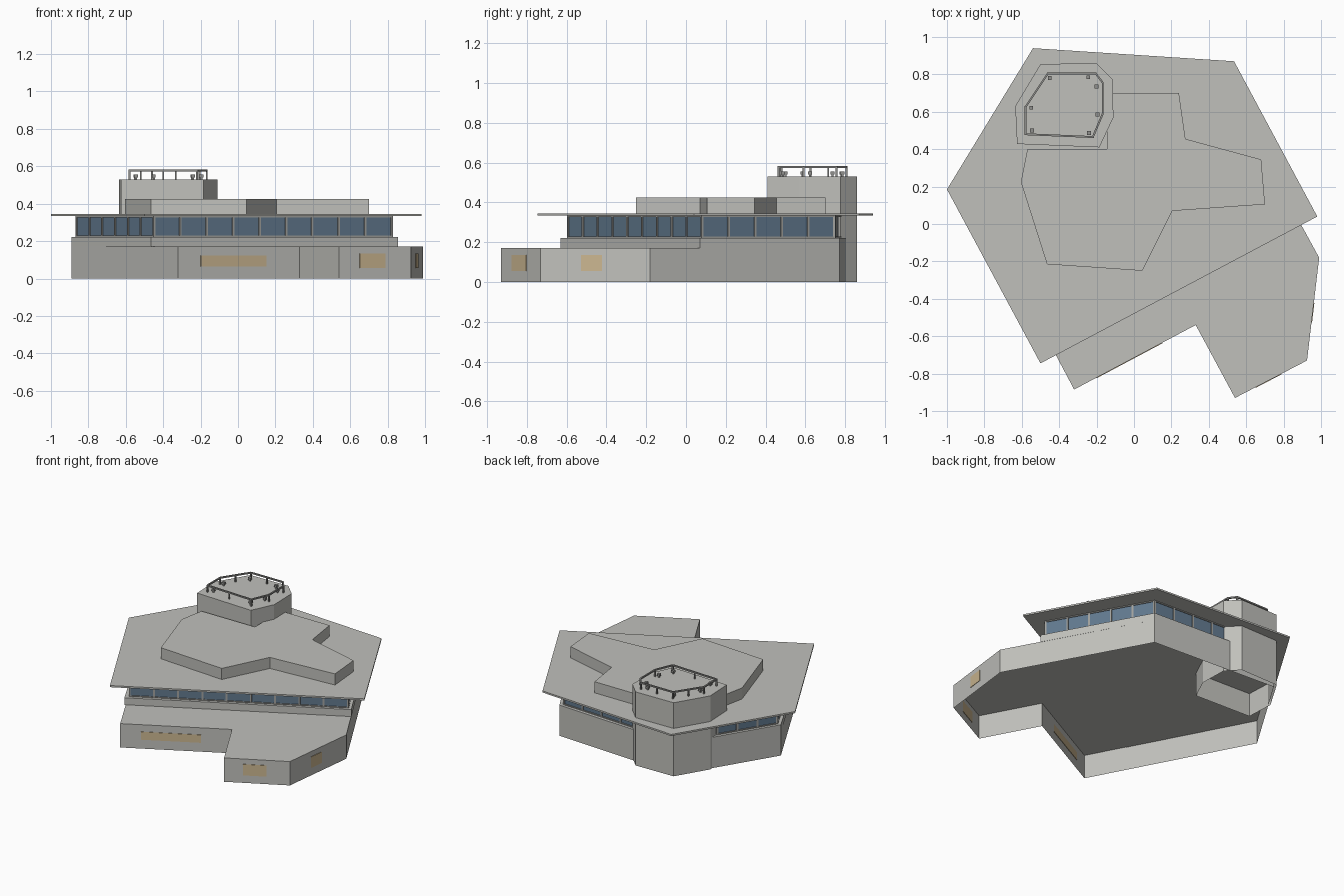
import bpy, bmesh, math
from mathutils import Matrix, Vector

cube = bpy.data.objects.get("Cube")
if cube:
    bpy.data.objects.remove(cube)


def material(name, rgb):
    m = bpy.data.materials.new(name)
    m.use_nodes = True
    colour = (*rgb, 1)
    m.diffuse_color = colour
    m.node_tree.nodes["Principled BSDF"].inputs["Base Color"].default_value = colour
    return m


concrete = material("concrete", (0.53, 0.53, 0.50))
glass = material("blue glass", (0.12, 0.19, 0.27))
frame = material("window frame grey", (0.36, 0.36, 0.34))
metal = material("railing grey", (0.28, 0.28, 0.27))
panel = material("warm lit panel", (0.60, 0.47, 0.28))


def finish(name, bm, mat):
    mesh = bpy.data.meshes.new(name)
    bm.to_mesh(mesh)
    bm.free()
    mesh.materials.append(mat)
    obj = bpy.data.objects.new(name, mesh)
    bpy.context.collection.objects.link(obj)
    return obj


def prism(name, outline, z0, z1, mat, open_bottom=False):
    """Extrude a plan outline between two heights."""
    bm = bmesh.new()
    floor = bm.faces.new([bm.verts.new((x, y, z0)) for x, y in outline])
    ext = bmesh.ops.extrude_face_region(bm, geom=[floor], use_keep_orig=True)
    verts = [g for g in ext["geom"] if isinstance(g, bmesh.types.BMVert)]
    bmesh.ops.translate(bm, vec=(0, 0, z1 - z0), verts=verts)
    bmesh.ops.recalc_face_normals(bm, faces=bm.faces)
    if open_bottom:
        low = [f for f in bm.faces if all(v.co.z < z0 + 1e-5 for v in f.verts)]
        bmesh.ops.delete(bm, geom=low, context='FACES_ONLY')
    return finish(name, bm, mat)


def add_bar(bm, p, q, z, thick, high):
    """Add a box running along the plan segment p-q, centred at height z."""
    p, q = Vector(p), Vector(q)
    d, mid = q - p, (p + q) / 2
    matrix = (Matrix.Translation((mid.x, mid.y, z))
              @ Matrix.Rotation(math.atan2(d.y, d.x), 4, 'Z')
              @ Matrix.Diagonal((d.length, thick, high, 1)))
    bmesh.ops.create_cube(bm, size=1, matrix=matrix)


def add_post(bm, p, z0, z1, w, angle=0):
    matrix = (Matrix.Translation((p[0], p[1], (z0 + z1) / 2))
              @ Matrix.Rotation(angle, 4, 'Z')
              @ Matrix.Diagonal((w, w, z1 - z0, 1)))
    bmesh.ops.create_cube(bm, size=1, matrix=matrix)


def edges(outline):
    return [(Vector(p), Vector(q)) for p, q in zip(outline, outline[1:] + outline[:1])]


# Plan outlines, all counter-clockwise
base_plan = [(-0.32, -0.885), (0.33, -0.54), (0.54, -0.93), (0.925, -0.73),
             (0.99, -0.18), (0.47, 0.77), (-0.5, 0.825), (-0.89, 0.19)]
ledge_plan = [(-0.465, -0.63), (0.855, 0.07), (0.47, 0.77), (-0.5, 0.825), (-0.89, 0.19)]
window_plan = [(-0.45, -0.59), (0.82, 0.08), (0.45, 0.745), (-0.485, 0.795), (-0.86, 0.19)]
roof_plan = [(-0.5, -0.745), (0.98, 0.04), (0.535, 0.87), (-0.54, 0.94), (-1, 0.185)]
upper_plan = [(-0.465, -0.215), (0.045, -0.25), (0.205, 0.07), (0.7, 0.105), (0.68, 0.345),
              (0.275, 0.455), (0.24, 0.7), (-0.145, 0.7), (-0.145, 0.4), (-0.57, 0.4),
              (-0.605, 0.225)]
tower_plan = [(-0.625, 0.428), (-0.185, 0.41), (-0.11, 0.57), (-0.115, 0.775),
              (-0.2, 0.86), (-0.5, 0.855), (-0.635, 0.63)]
rail_plan = [(-0.58, 0.48), (-0.22, 0.465), (-0.167, 0.59), (-0.167, 0.755),
             (-0.205, 0.805), (-0.46, 0.805), (-0.58, 0.625)]

# Stacked storeys
prism("lower_storey", base_plan, 0, 0.172, concrete, open_bottom=True)
prism("window_ledge", ledge_plan, 0.17, 0.222, concrete)
prism("window_band", window_plan, 0.22, 0.335, glass)
prism("main_roof", roof_plan, 0.333, 0.345, concrete)
prism("upper_block", upper_plan, 0.343, 0.425, concrete)
prism("tower", tower_plan, 0, 0.53, concrete, open_bottom=True)

# Window mullions with a sill and a head along each wall
bm = bmesh.new()
for p, q in edges(window_plan):
    d = q - p
    count = round(d.length / 0.155)
    angle = math.atan2(d.y, d.x)
    for i in range(count):
        add_post(bm, p.lerp(q, i / count), 0.22, 0.335, 0.012, angle)
    add_bar(bm, p, q, 0.225, 0.012, 0.008)
    add_bar(bm, p, q, 0.33, 0.012, 0.008)
finish("window_frames", bm, frame)

# Tower railing: top rail, corner posts and posts halfway along the long sides
bm = bmesh.new()
for p, q in edges(rail_plan):
    add_bar(bm, p, q, 0.577, 0.01, 0.01)
    add_post(bm, p, 0.53, 0.58, 0.01)
    if (q - p).length > 0.2:
        add_post(bm, p.lerp(q, 0.5), 0.53, 0.575, 0.008)
finish("tower_railing", bm, metal)

# Small roof lamps inside the railing
bm = bmesh.new()
for p in [(-0.45, 0.78), (-0.245, 0.785), (-0.2, 0.735), (-0.195, 0.585),
          (-0.24, 0.487), (-0.545, 0.5), (-0.55, 0.622)]:
    add_post(bm, p, 0.53, 0.545, 0.01)
    add_post(bm, p, 0.54, 0.556, 0.02)
finish("tower_lamps", bm, metal)

# Thin lit panels on the lower walls: wall index, start and end along it, heights
for name, wall, a, b, z0, z1 in [("entrance_panel", 0, 0.185, 0.725, 0.065, 0.122),
                                 ("wing_front_panel", 1 + 1, 0.285, 0.645, 0.055, 0.135),
                                 ("wing_side_panel", 3, 0.37, 0.56, 0.055, 0.135)]:
    p, q = edges(base_plan)[wall]
    bm = bmesh.new()
    add_bar(bm, p.lerp(q, a), p.lerp(q, b), (z0 + z1) / 2, 0.006, z1 - z0)
    finish(name, bm, panel)
